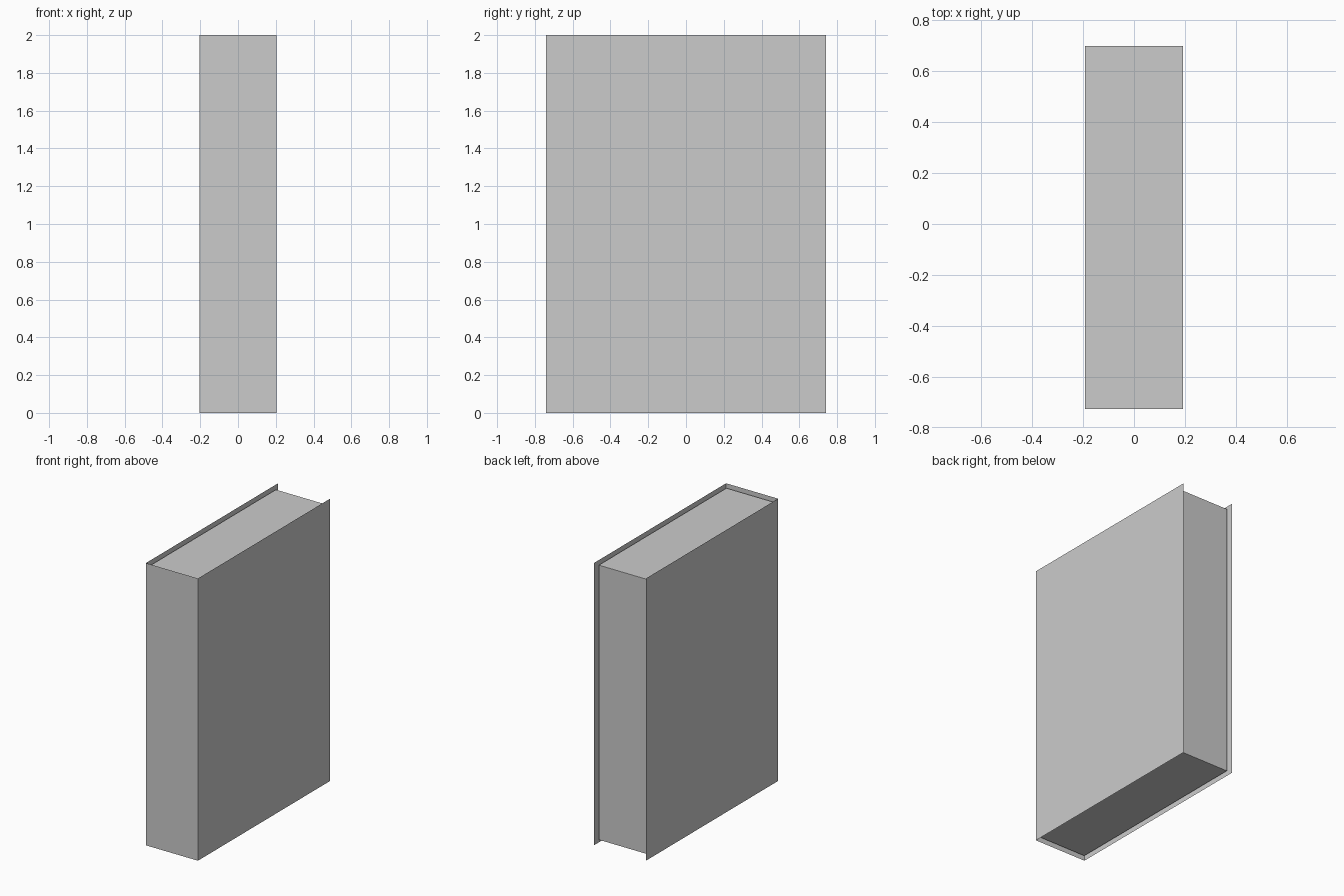
import bpy
import bmesh

if "Cube" in bpy.data.objects:
    bpy.data.objects.remove(bpy.data.objects["Cube"])


def make_object(name, bm):
    bmesh.ops.recalc_face_normals(bm, faces=bm.faces)
    mesh = bpy.data.meshes.new(name)
    bm.to_mesh(mesh)
    bm.free()
    obj = bpy.data.objects.new(name, mesh)
    bpy.context.collection.objects.link(obj)
    return obj


def box_bmesh(lo, hi):
    bm = bmesh.new()
    bmesh.ops.create_cube(bm, size=1)
    for v in bm.verts:
        v.co = [(a + b) / 2 + c * (b - a) for a, b, c in zip(lo, hi, v.co)]
    return bm


# Cover: paper-thin U of two boards and a spine, open at top, bottom and back
cover = box_bmesh((-0.204, -0.74, 0), (0.204, 0.74, 2))
cover.normal_update()
open_faces = [f for f in cover.faces if abs(f.normal.z) > 0.5 or f.normal.y > 0.5]
bmesh.ops.delete(cover, geom=open_faces, context='FACES')
cover_obj = make_object("cover", cover)

# Make sure the cover faces outwards (spine normal towards -y)
spine = min(cover_obj.data.polygons, key=lambda p: p.center.y)
if spine.normal.y > 0:
    cover_obj.data.flip_normals()

# Page block: slightly inset within the cover
make_object("page_block", box_bmesh((-0.193, -0.728, 0.027), (0.193, 0.70, 1.973)))
